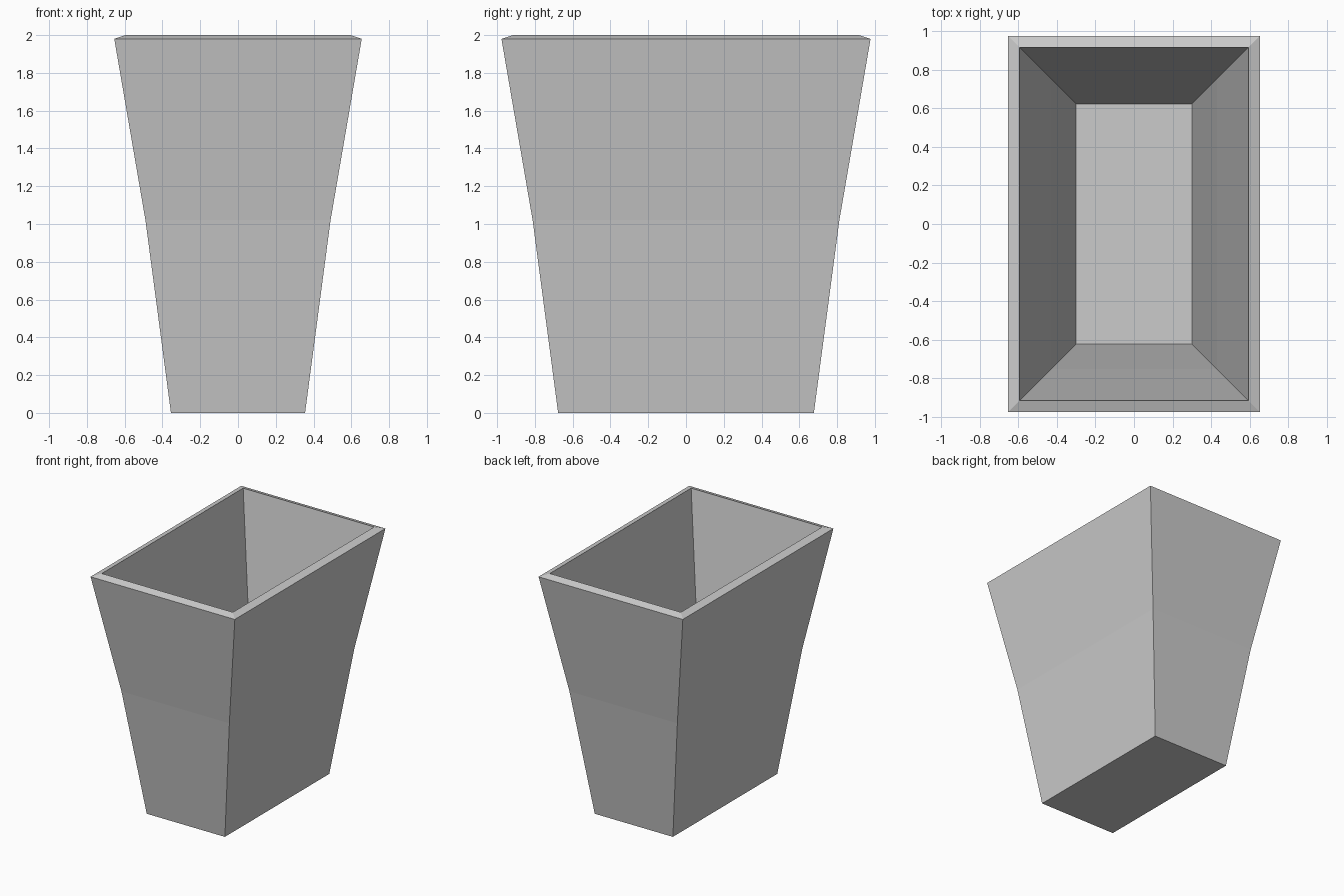
import bpy
import bmesh

cube = bpy.data.objects.get("Cube")
if cube:
    bpy.data.objects.remove(cube, do_unlink=True)

# Half-width in x and height of each ring, from outer base over the rim to the inner floor
PROFILE = [(0.355, 0.0), (0.49, 1.02), (0.655, 1.98),
           (0.595, 2.0), (0.43, 1.03), (0.302, 0.055)]
DEPTH_EXTRA = 0.322  # half-depth in y exceeds half-width by this much

grey = bpy.data.materials.new("plain grey")
grey.use_nodes = True
colour = (0.6, 0.6, 0.6, 1.0)
grey.diffuse_color = colour
grey.node_tree.nodes["Principled BSDF"].inputs["Base Color"].default_value = colour


def add_ring(bm, half_x, z):
    half_y = half_x + DEPTH_EXTRA
    return [bm.verts.new((sx * half_x, sy * half_y, z))
            for sx, sy in ((-1, -1), (1, -1), (1, 1), (-1, 1))]


# Tapered open bin: walls, sloped rim, inner walls and floor
bm = bmesh.new()
rings = [add_ring(bm, *point) for point in PROFILE]
for low, high in zip(rings, rings[1:]):
    for i in range(4):
        j = (i + 1) % 4
        bm.faces.new((low[i], low[j], high[j], high[i]))
bm.faces.new(reversed(rings[0]))
bm.faces.new(rings[-1])
bmesh.ops.recalc_face_normals(bm, faces=bm.faces)

mesh = bpy.data.meshes.new("bin")
bm.to_mesh(mesh)
bm.free()
mesh.materials.append(grey)
bin_object = bpy.data.objects.new("bin", mesh)
bpy.context.collection.objects.link(bin_object)
